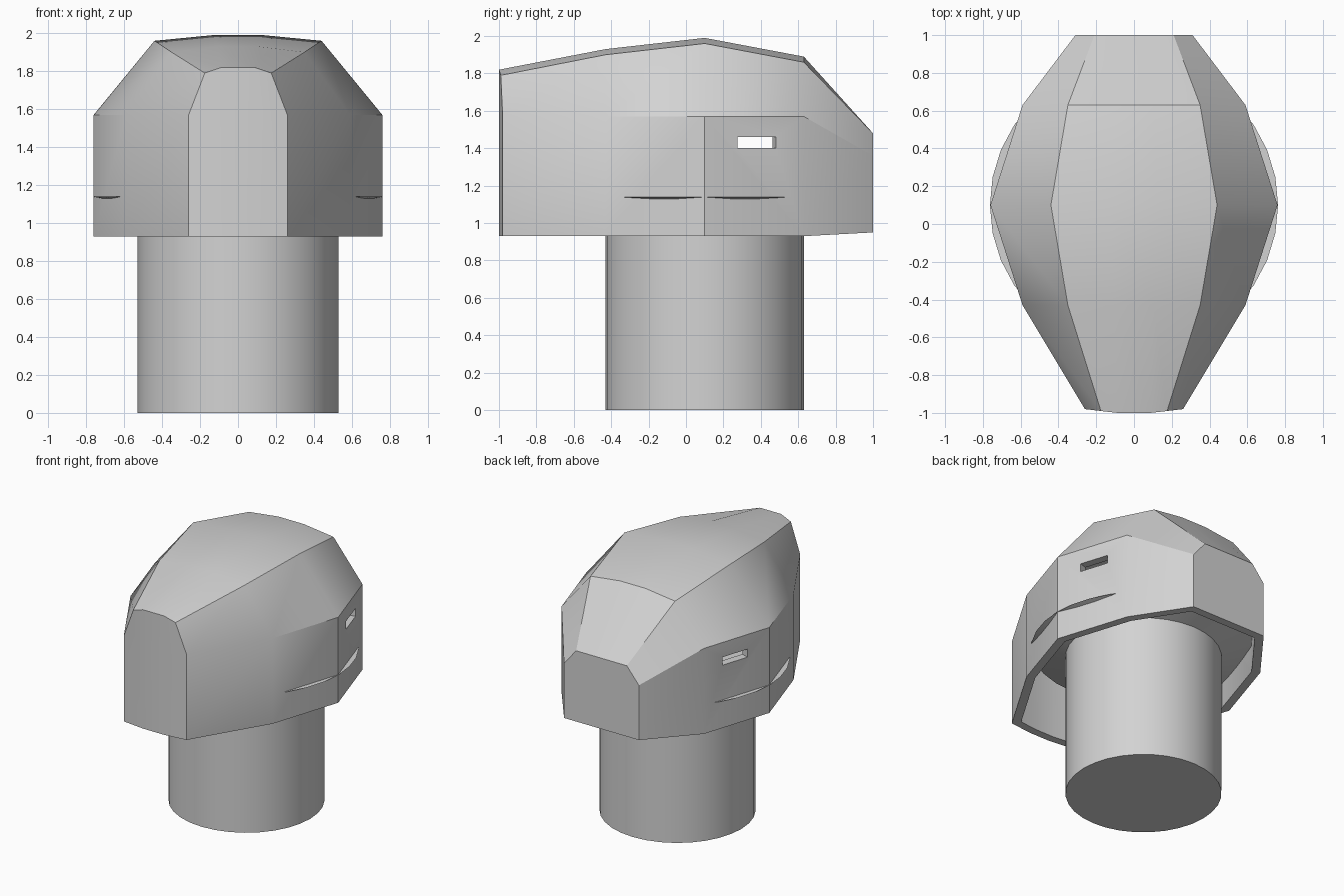
import bpy, bmesh, math
from mathutils import Matrix, Vector

cube = bpy.data.objects.get("Cube")
if cube:
    bpy.data.objects.remove(cube, do_unlink=True)

grey = bpy.data.materials.new("light_grey")
grey.use_nodes = True
colour = (0.65, 0.65, 0.65, 1)
grey.diffuse_color = colour
grey.node_tree.nodes["Principled BSDF"].inputs["Base Color"].default_value = colour


def make_object(name, bm):
    bmesh.ops.recalc_face_normals(bm, faces=bm.faces)
    mesh = bpy.data.meshes.new(name)
    bm.to_mesh(mesh)
    bm.free()
    mesh.materials.append(grey)
    obj = bpy.data.objects.new(name, mesh)
    bpy.context.collection.objects.link(obj)
    return obj


def smooth(obj):
    bpy.ops.object.select_all(action="DESELECT")
    obj.select_set(True)
    bpy.context.view_layer.objects.active = obj
    bpy.ops.object.shade_smooth_by_angle(angle=math.radians(30))


# Plug: round stem flaring into a thin wide collar
bm = bmesh.new()
profile = [(0, 0), (0.53, 0), (0.53, 1.07), (0.763, 1.14), (0, 1.14)]
points = [bm.verts.new((r, 0, z)) for r, z in profile]
edges = [bm.edges.new(pair) for pair in zip(points, points[1:])]
bmesh.ops.spin(bm, geom=points + edges, cent=(0, 0, 0), axis=(0, 0, 1),
               angle=math.tau, steps=32)
bmesh.ops.remove_doubles(bm, verts=bm.verts, dist=0.0005)
bmesh.ops.translate(bm, verts=bm.verts, vec=(0, 0.1, 0))
smooth(make_object("stem_and_collar", bm))

# Hood: lofted cross-sections, front to back
# (y, side x, bottom z, shoulder z, roof edge x, roof edge z, crown rise, bow)
sections = [
    (-0.98, 0.26, 0.93, 1.57, 0.175, 1.79, 0.03, 0.02),
    (-0.43, 0.59, 0.93, 1.57, 0.35, 1.90, 0.03, 0),
    (0.10, 0.76, 0.93, 1.57, 0.44, 1.96, 0.03, 0),
    (0.63, 0.59, 0.93, 1.57, 0.35, 1.86, 0.03, 0),
    (1.00, 0.31, 0.95, 1.36, 0.21, 1.48, 0, 0),
]
bm = bmesh.new()
rings = []
for y, side, low, shoulder, edge, roof, rise, bow in sections:
    inner = edge * (0.5 if bow else 0.3)
    half = [(side, y, low), (side, y, shoulder),
            (edge, y - bow / 2, roof), (inner, y - bow, roof + rise)]
    mirrored = [(-x, py, z) for x, py, z in reversed(half)]
    rings.append([bm.verts.new(p) for p in half + mirrored])
for a, b in zip(rings, rings[1:]):
    for i in range(len(a) - 1):
        bm.faces.new((a[i], a[i + 1], b[i + 1], b[i]))

# Flat back panel and slightly bowed front panel
bm.faces.new(rings[-1])
front = rings[0]
foot = [bm.verts.new((v.co.x, v.co.y, sections[0][2])) for v in front[3:5]]
bm.faces.new(front[:4] + [foot[0]])
bm.faces.new((foot[0], front[3], front[4], foot[1]))
bm.faces.new([foot[1]] + front[4:])
hood = make_object("hood", bm)

# Slot cutters, square to the rear side panels
bm = bmesh.new()
slant = math.atan2(0.17, 0.53)
for s in (1, -1):
    place = (Matrix.Translation(Vector((s * 0.67, 0.378, 1.43)))
             @ Matrix.Rotation(s * slant, 4, "Z")
             @ Matrix.Diagonal((0.3, 0.215, 0.06, 1)))
    bmesh.ops.create_cube(bm, size=1, matrix=place)
cutter = make_object("slot_cutter", bm)
cutter.hide_render = True

# Hollow the hood, cut the slots and keep the finished mesh
shell = hood.modifiers.new("shell", "SOLIDIFY")
shell.thickness = 0.06
shell.offset = -1
shell.use_even_offset = True
slots = hood.modifiers.new("slots", "BOOLEAN")
slots.operation = "DIFFERENCE"
slots.solver = "EXACT"
slots.object = cutter
graph = bpy.context.evaluated_depsgraph_get()
graph.update()
finished = bpy.data.meshes.new_from_object(hood.evaluated_get(graph))
hood.modifiers.clear()
hood.data = finished
bpy.data.objects.remove(cutter, do_unlink=True)
smooth(hood)
